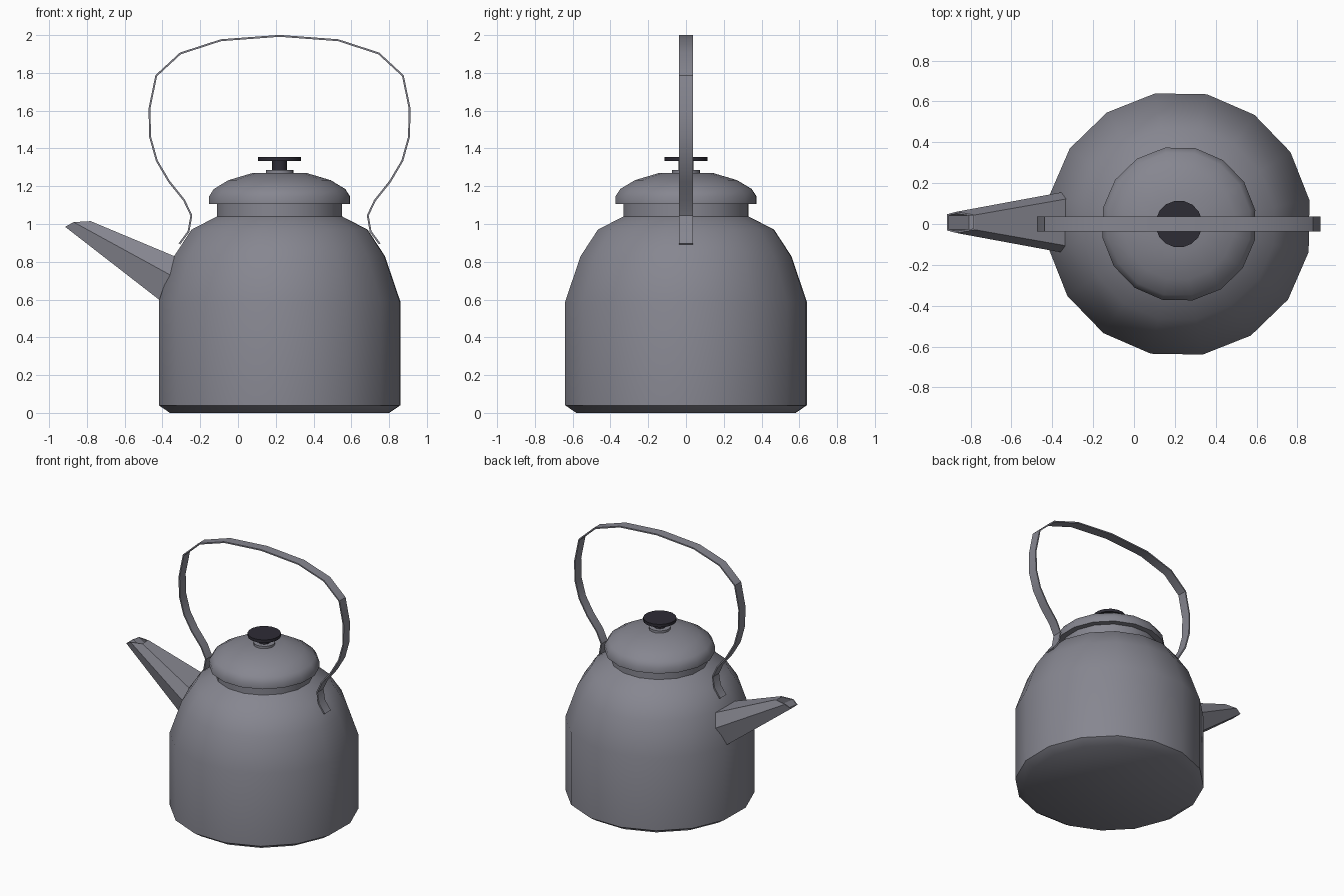
import bpy, bmesh, math
from mathutils import Vector

if "Cube" in bpy.data.objects:
    bpy.data.objects.remove(bpy.data.objects["Cube"])

CX = 0.22          # axis of the pot
SIDES = 16
PHASE = math.radians(10.3)


def material(name, rgb):
    m = bpy.data.materials.new(name)
    m.diffuse_color = (*rgb, 1)
    m.use_nodes = True
    m.node_tree.nodes["Principled BSDF"].inputs["Base Color"].default_value = m.diffuse_color
    return m


STEEL = material("grey_steel", (0.24, 0.24, 0.28))
DARK = material("dark_knob", (0.027, 0.025, 0.036))


def finish(bm, name, mat, angle):
    bmesh.ops.recalc_face_normals(bm, faces=bm.faces)
    me = bpy.data.meshes.new(name)
    bm.to_mesh(me)
    bm.free()
    me.materials.append(mat)
    ob = bpy.data.objects.new(name, me)
    bpy.context.collection.objects.link(ob)
    bpy.ops.object.select_all(action='DESELECT')
    ob.select_set(True)
    bpy.context.view_layer.objects.active = ob
    if angle:
        bpy.ops.object.shade_smooth_by_angle(angle=math.radians(angle))
    return ob


def loft(bm, rings):
    """Bridge closed rings of points and cap both ends; returns the last cap."""
    vr = [[bm.verts.new(p) for p in r] for r in rings]
    n = len(vr[0])
    for a, b in zip(vr, vr[1:]):
        for i in range(n):
            j = (i + 1) % n
            bm.faces.new((a[i], a[j], b[j], b[i]))
    bm.faces.new(vr[0][::-1])
    return bm.faces.new(vr[-1])


def lathe(name, profile, mat, angle=35):
    bm = bmesh.new()
    loft(bm, [[(CX + r * math.cos(PHASE + i * math.tau / SIDES),
                r * math.sin(PHASE + i * math.tau / SIDES), z)
               for i in range(SIDES)] for r, z in profile])
    return finish(bm, name, mat, angle)


# pot body with bevelled foot, shoulder and neck
lathe("body", [(0.59, 0), (0.65, 0.04), (0.65, 0.59), (0.567, 0.83),
               (0.474, 0.97), (0.337, 1.04), (0.337, 1.11)], STEEL)

# domed lid and small collar
lathe("lid", [(0.33, 1.105), (0.38, 1.105), (0.38, 1.145), (0.354, 1.185),
              (0.275, 1.232), (0.145, 1.27)], STEEL, 50)
lathe("lid_collar", [(0.074, 1.26), (0.074, 1.287)], STEEL)

# dark knob: stem and disc
lathe("knob_stem", [(0.04, 1.28), (0.04, 1.34)], DARK)
lathe("knob_disc", [(0.115, 1.333), (0.115, 1.355)], DARK)


# tapered six-sided spout with hollow tip
def section(top, mid, low):
    half = [top, mid, low]
    y0 = 0.008
    return ([(x, y0 + w, z) for x, w, z in half] +
            [(x, y0 - w, z) for x, w, z in reversed(half)])


bm = bmesh.new()
tip = loft(bm, [
    section((-0.29, 0.122, 0.81), (-0.34, 0.150, 0.72), (-0.38, 0.095, 0.57)),
    section((-0.78, 0.036, 1.015), (-0.87, 0.052, 1.01), (-0.915, 0.04, 0.985))])
bmesh.ops.recalc_face_normals(bm, faces=bm.faces)
bmesh.ops.inset_region(bm, faces=[tip], thickness=0.009)
ext = bmesh.ops.extrude_discrete_faces(bm, faces=[tip])["faces"][0]
bmesh.ops.translate(bm, verts=ext.verts, vec=Vector((0.10, 0, -0.065)))
finish(bm, "spout", STEEL, 25)

# flat strap handle, mirrored half path
half = [(-0.31, 0.895), (-0.262, 0.96), (-0.247, 1.045), (-0.285, 1.125),
        (-0.365, 1.225), (-0.43, 1.335), (-0.465, 1.46), (-0.469, 1.61),
        (-0.433, 1.785), (-0.305, 1.903), (-0.09, 1.973)]
path = half + [(CX, 1.996)] + [(2 * CX - x, z) for x, z in reversed(half)]
W, T = 0.036, 0.005
rings = []
for i, (x, z) in enumerate(path):
    p, q = path[max(i - 1, 0)], path[min(i + 1, len(path) - 1)]
    t = Vector((q[0] - p[0], q[1] - p[1])).normalized()
    nx, nz = -t.y * T, t.x * T
    rings.append([(x + nx, -W, z + nz), (x + nx, W, z + nz),
                  (x - nx, W, z - nz), (x - nx, -W, z - nz)])
bm = bmesh.new()
loft(bm, rings)
finish(bm, "handle", STEEL, 30)
